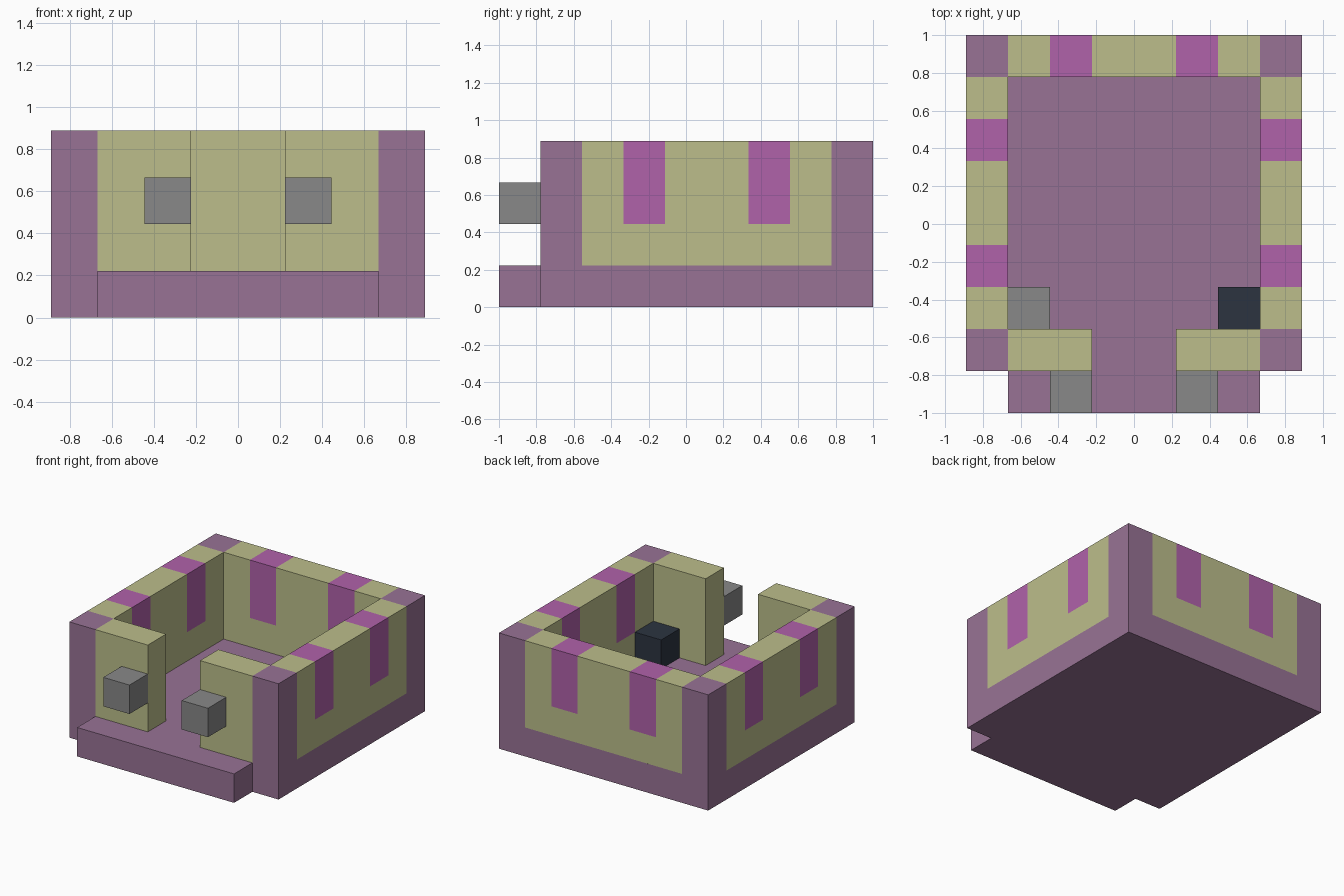
import bpy
import bmesh
from mathutils import Vector

if "Cube" in bpy.data.objects:
    bpy.data.objects.remove(bpy.data.objects["Cube"], do_unlink=True)

U = 2 / 9                          # edge of one building block
ORIGIN = Vector((-4, -4.5, 0))     # block grid corner, in blocks


def make_material(name, rgb):
    mat = bpy.data.materials.new(name)
    mat.use_nodes = True
    mat.diffuse_color = (*rgb, 1)
    mat.node_tree.nodes["Principled BSDF"].inputs["Base Color"].default_value = (*rgb, 1)
    return mat


purple = make_material("dusty_purple", (0.314, 0.171, 0.300))
beige = make_material("olive_beige", (0.503, 0.515, 0.258))
pink = make_material("bright_magenta", (0.434, 0.122, 0.402))
grey = make_material("stone_grey", (0.246, 0.246, 0.246))
navy = make_material("dark_slate", (0.025, 0.034, 0.051))


def box(x, y, z):
    """Set of grid cells in half-open ranges."""
    return {(i, j, k) for i in range(*x) for j in range(*y) for k in range(*z)}


def block_part(name, cells, materials, rule=lambda cell: 0):
    """Closed blocky mesh: only the outer faces, coloured per cell by a rule."""
    bm = bmesh.new()
    verts = {}
    for cell in sorted(cells):
        for axis in range(3):
            for side in (0, 1):
                neighbour = list(cell)
                neighbour[axis] += 2 * side - 1
                if tuple(neighbour) in cells:
                    continue
                ring = []
                for a, b in ((0, 0), (1, 0), (1, 1), (0, 1)):
                    p = list(cell)
                    p[axis] += side
                    p[(axis + 1) % 3] += a
                    p[(axis + 2) % 3] += b
                    p = tuple(p)
                    if p not in verts:
                        verts[p] = bm.verts.new((Vector(p) + ORIGIN) * U)
                    ring.append(verts[p])
                face = bm.faces.new(ring if side else ring[::-1])
                face.material_index = rule(cell)
    # Merge flat areas of one colour
    bmesh.ops.dissolve_limit(bm, angle_limit=0.01, verts=bm.verts[:],
                             edges=bm.edges[:], delimit={'MATERIAL'})
    mesh = bpy.data.meshes.new(name)
    bm.to_mesh(mesh)
    bm.free()
    for mat in materials:
        mesh.materials.append(mat)
    obj = bpy.data.objects.new(name, mesh)
    bpy.context.collection.objects.link(obj)
    return obj


# Floor slab with the front step
block_part("floor", box((0, 8), (1, 9), (0, 1)) | box((1, 7), (0, 1), (0, 1)), [purple])

# Four corner posts
for side, i in (("right", 0), ("left", 7)):
    for end, j in (("front", 1), ("back", 8)):
        block_part(f"{end}_{side}_post", box((i, i + 1), (j, j + 1), (1, 4)), [purple])

# Walls with painted window strips in the upper two courses
for side, i in (("right", 0), ("left", 7)):
    block_part(f"{side}_wall", box((i, i + 1), (2, 8), (1, 4)), [beige, pink],
               lambda c: int(c[1] in (3, 6) and c[2] >= 2))
block_part("back_wall", box((1, 7), (8, 9), (1, 4)), [beige, pink],
           lambda c: int(c[0] in (2, 5) and c[2] >= 2))

# Front walls either side of the doorway, each with a lantern
for side, i, lamp in (("right", 1, 2), ("left", 5, 5)):
    block_part(f"front_{side}_wall", box((i, i + 2), (1, 2), (1, 4)), [beige])
    block_part(f"{side}_lantern", box((lamp, lamp + 1), (0, 1), (2, 3)), [grey])

# Furniture blocks inside the front corners
block_part("stone_block", box((1, 2), (2, 3), (1, 2)), [grey])
block_part("dark_block", box((6, 7), (2, 3), (1, 2)), [navy])
